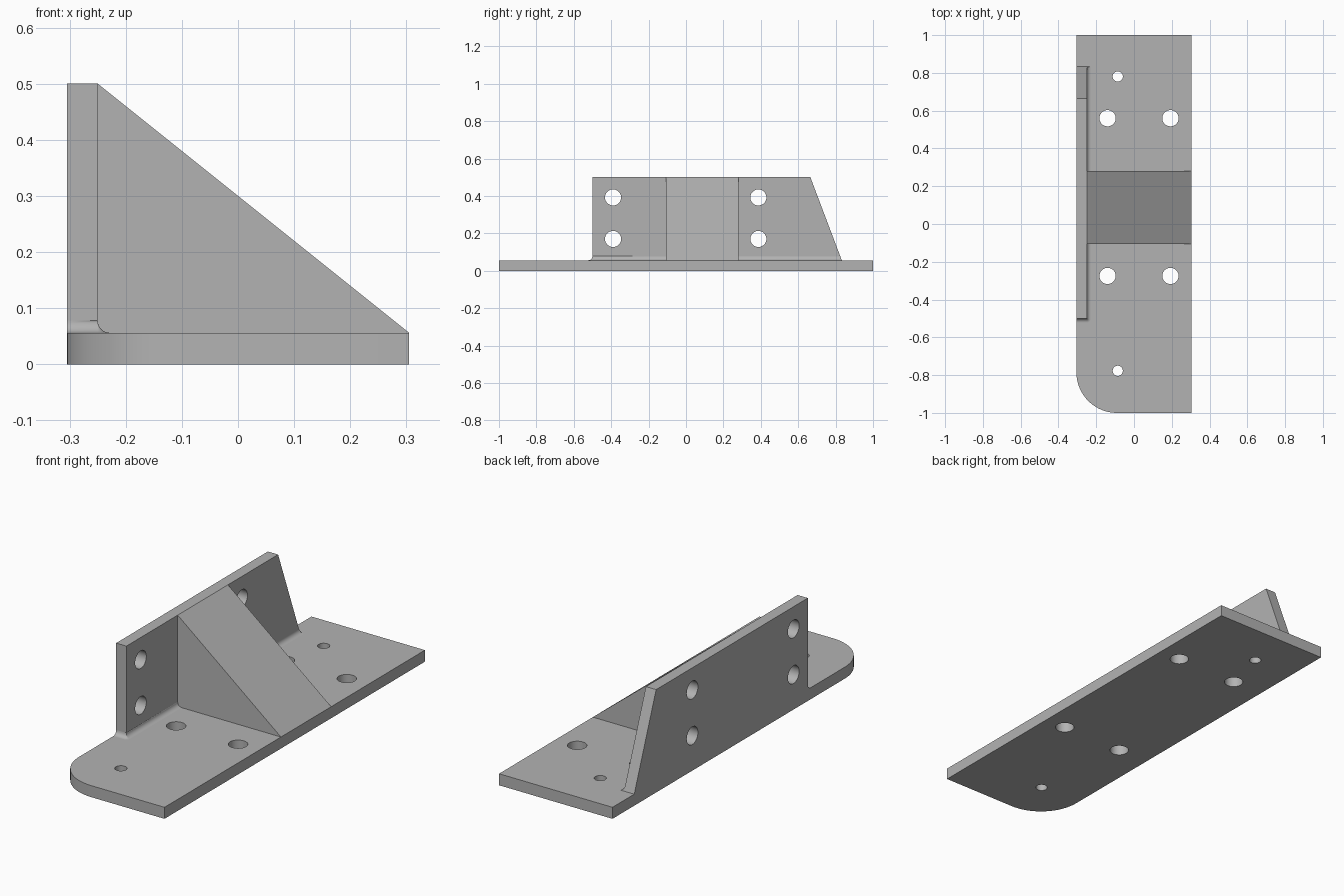
import bpy, bmesh, math
from mathutils import Vector

cube = bpy.data.objects.get("Cube")
if cube:
    bpy.data.objects.remove(cube)

grey = bpy.data.materials.new("plain_grey")
grey.use_nodes = True
COLOUR = (0.45, 0.45, 0.45, 1)
grey.diffuse_color = COLOUR
grey.node_tree.nodes["Principled BSDF"].inputs["Base Color"].default_value = COLOUR

X0, X1 = -0.305, 0.305      # outer edges of the plate
WALL = -0.25                # inner face of the wall
T, TOP = 0.056, 0.5         # plate thickness, full height
WALL_FRONT, WALL_BACK, WALL_BACK_TOP = -0.5, 0.833, 0.665
R = 0.022                   # fillet radius


def finish(name, bm):
    bmesh.ops.recalc_face_normals(bm, faces=bm.faces)
    mesh = bpy.data.meshes.new(name)
    bm.to_mesh(mesh)
    bm.free()
    obj = bpy.data.objects.new(name, mesh)
    mesh.materials.append(grey)
    bpy.context.collection.objects.link(obj)
    return obj


def prism(name, outline, depth):
    """Extrude a closed 3D outline along a vector."""
    bm = bmesh.new()
    face = bm.faces.new([bm.verts.new(p) for p in outline])
    ext = bmesh.ops.extrude_face_region(bm, geom=[face])
    moved = [g for g in ext["geom"] if isinstance(g, bmesh.types.BMVert)]
    bmesh.ops.translate(bm, verts=moved, vec=depth)
    return finish(name, bm)


def drill(obj, holes, axis):
    """Cut round through holes, each given as (centre, radius)."""
    for centre, radius in holes:
        bpy.ops.mesh.primitive_cylinder_add(
            vertices=40, radius=radius, depth=0.3, location=centre,
            rotation=(0, math.pi / 2, 0) if axis == "X" else (0, 0, 0))
        cutter = bpy.context.object
        cutter.name = "hole_cutter"
        cutter.hide_render = True
        cutter.data.materials.append(grey)
        mod = obj.modifiers.new("hole", "BOOLEAN")
        mod.operation, mod.solver, mod.object = "DIFFERENCE", "EXACT", cutter
        bpy.context.view_layer.objects.active = obj
        bpy.ops.object.modifier_apply(modifier=mod.name)
        bpy.data.objects.remove(cutter)


# Base plate with one rounded corner
C = 0.215
arc = [math.pi + i * math.pi / 32 for i in range(17)]
corner = [(X0 + C + C * math.cos(a), -1 + C + C * math.sin(a), 0) for a in arc]
base = prism("base_plate", corner + [(X1, -1, 0), (X1, 1, 0), (X0, 1, 0)], (0, 0, T))
drill(base, [((x, y, T / 2), 0.043) for x in (-0.14, 0.193) for y in (-0.275, 0.56)]
      + [((-0.086, y, T / 2), 0.027) for y in (-0.777, 0.781)], "Z")

# Upright wall with a sloping rear end
wall = prism("upright_wall", [(X0, WALL_FRONT, T), (X0, WALL_BACK, T),
                              (X0, WALL_BACK_TOP, TOP), (X0, WALL_FRONT, TOP)],
             (WALL - X0, 0, 0))
drill(wall, [(((X0 + WALL) / 2, y, z), 0.043) for y in (-0.39, 0.387) for z in (0.17, 0.392)], "X")

# Triangular gusset between wall and plate
gusset = prism("gusset", [(WALL, -0.106, T), (X1, -0.106, T), (WALL, -0.106, TOP)],
               (0, 0.386, 0))

# Fillet swept around the foot of the wall
profile = [(0, 0)] + [(R - R * math.sin(t), R - R * math.cos(t))
                      for t in [i * math.pi / 16 for i in range(9)]]
slope = (WALL_BACK - WALL_BACK_TOP) / (TOP - T)
stations = [(X0, WALL_FRONT, -math.pi / 2, 0)]
stations += [(WALL, WALL_FRONT, (i / 6 - 1) * math.pi / 2, 0) for i in range(7)]
stations += [(WALL, WALL_BACK, 0, slope)]
bm = bmesh.new()
rings = [[bm.verts.new((x + u * math.cos(a), y + u * math.sin(a) - v * s, T + v))
          for u, v in profile] for x, y, a, s in stations]
n = len(profile)
for r0, r1 in zip(rings, rings[1:]):
    for i in range(n):
        bm.faces.new((r0[i], r0[(i + 1) % n], r1[(i + 1) % n], r1[i]))
bm.faces.new(rings[0])
bm.faces.new(rings[-1])
bmesh.ops.remove_doubles(bm, verts=bm.verts, dist=0.0001)
fillet = finish("wall_fillet", bm)

# Smooth the curved surfaces, keep edges sharp
bpy.ops.object.select_all(action="DESELECT")
for obj in (base, wall, gusset, fillet):
    obj.select_set(True)
bpy.context.view_layer.objects.active = base
bpy.ops.object.shade_smooth_by_angle(angle=math.radians(30))
